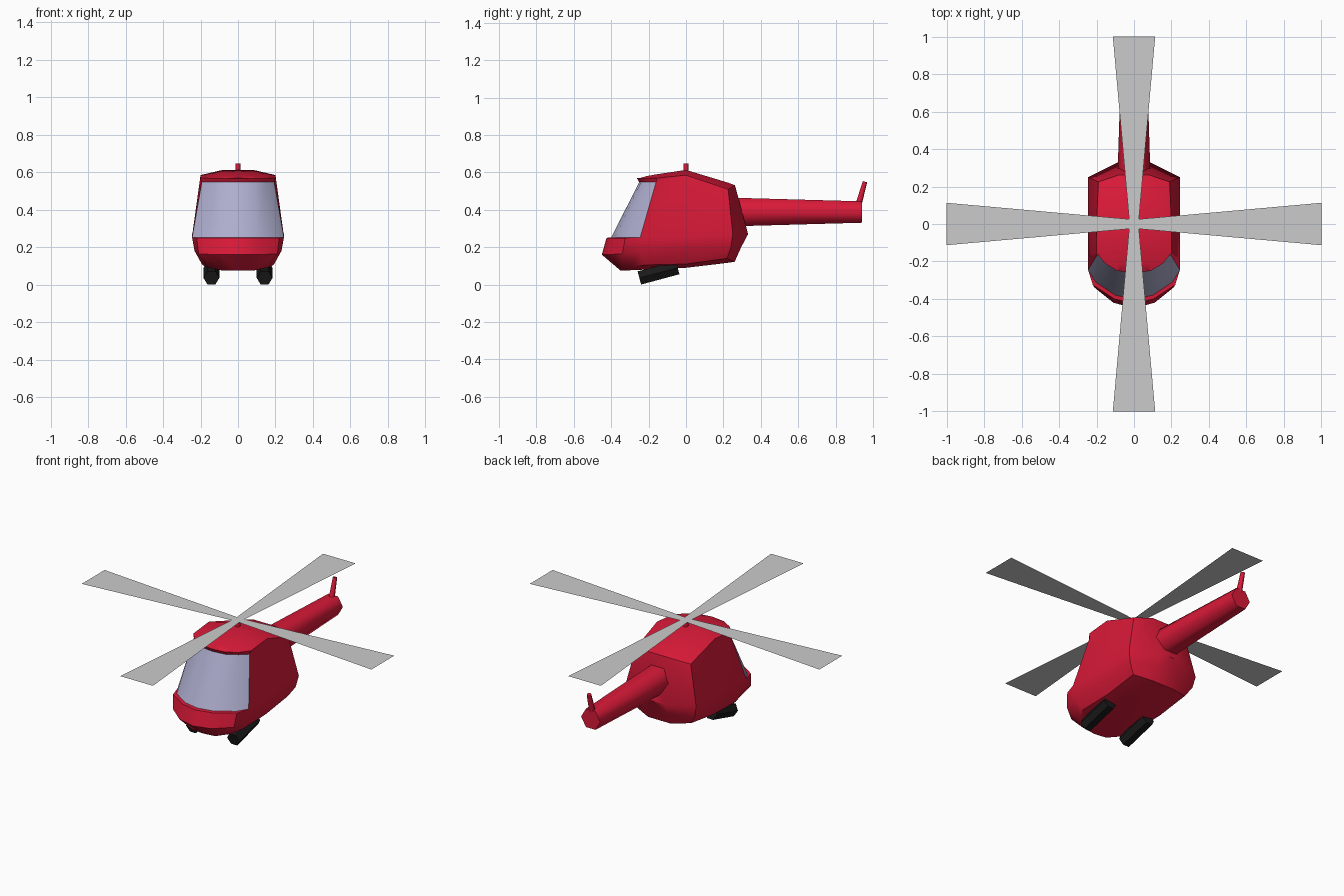
import bpy, bmesh, math
from mathutils import Vector

if "Cube" in bpy.data.objects:
    bpy.data.objects.remove(bpy.data.objects["Cube"])


def material(name, rgb):
    m = bpy.data.materials.new(name)
    m.diffuse_color = (*rgb, 1)
    m.use_nodes = True
    m.node_tree.nodes["Principled BSDF"].inputs["Base Color"].default_value = m.diffuse_color
    return m


RED = material("red_paint", (0.7, 0.01, 0.04))
GLASS = material("glass", (0.42, 0.42, 0.62))
BLACK = material("black_rubber", (0.01, 0.01, 0.01))


def finish(name, bm, mat=None, angle=40, mirror=False):
    bmesh.ops.remove_doubles(bm, verts=bm.verts, dist=0.0005)
    bmesh.ops.recalc_face_normals(bm, faces=bm.faces)
    me = bpy.data.meshes.new(name)
    bm.to_mesh(me)
    bm.free()
    ob = bpy.data.objects.new(name, me)
    bpy.context.collection.objects.link(ob)
    if mat:
        me.materials.append(mat)
    if mirror:
        mod = ob.modifiers.new("mirror", 'MIRROR')
        mod.merge_threshold = 0.0005
        mod.use_clip = True
    bpy.ops.object.select_all(action='DESELECT')
    ob.select_set(True)
    bpy.context.view_layer.objects.active = ob
    bpy.ops.object.shade_smooth_by_angle(angle=math.radians(angle))
    return ob


def skin(bm, rows):
    """Quads between neighbouring rows of points."""
    grid = [[bm.verts.new(p) for p in r] for r in rows]
    for a, b in zip(grid, grid[1:]):
        for i in range(len(a) - 1):
            bm.faces.new((a[i], a[i + 1], b[i + 1], b[i]))


def rod(name, p0, p1, r0, r1, sides, mat, angle=65, mirror=False):
    """Tapered rod with corners pointing sideways."""
    p0, p1 = Vector(p0), Vector(p1)
    x = Vector((1, 0, 0))
    up = (p1 - p0).normalized().cross(x)
    bm = bmesh.new()
    rings = []
    for p, r in ((p0, r0), (p1, r1)):
        ts = [2 * math.pi * i / sides for i in range(sides)]
        rings.append([bm.verts.new(p + r * (x * math.cos(t) + up * math.sin(t))) for t in ts])
    a, b = rings
    for i in range(sides):
        j = (i + 1) % sides
        bm.faces.new((a[i], a[j], b[j], b[i]))
    bm.faces.new(a)
    bm.faces.new(b)
    return finish(name, bm, mat, angle, mirror)


# Half outlines of the cabin, from the nose round to the back
bottom = [(0, -.35, .075), (.08, -.34, .077), (.16, -.29, .092), (.19, -.22, .105),
          (.19, 0, .11), (.19, .22, .14), (.08, .26, .122), (0, .26, .122)]
nose = [(0, -.45, .16), (.11, -.42, .16), (.21, -.34, .165), (.232, -.25, .18),
        (.232, 0, .185), (.23, .24, .2), (.08, .295, .2), (0, .295, .2)]
waist = [(0, -.425, .25), (.105, -.4, .25), (.22, -.325, .25), (.245, -.245, .252),
         (.245, 0, .26), (.245, .25, .27), (.08, .332, .27), (0, .332, .27)]
roof = [(0, -.262, .568), (.09, -.25, .568), (.155, -.21, .568), (.2, -.155, .57),
        (.2, 0, .585), (.19, .225, .51), (.08, .262, .53), (0, .262, .53)]
sill = [(0, -.4, .252), (.1, -.38, .252), (.205, -.31, .252), waist[3]]
header = [(0, -.25, .548), (.085, -.24, .548), (.147, -.202, .548), (.193, -.16, .548)]


def inner(row, heights):
    """Edge of the nearly flat centre strip."""
    return [(min(x, .08), y, h) for (x, y, z), h in zip(row, heights)]


def centre(row):
    return [(0, y, z) for x, y, z in row]


belly = inner(bottom, (.075, .075, .077, .08, .09, .116, .122, .122))
ridge = inner(roof, (.569, .569, .58, .59, .613, .545, .531, .531))

# Cabin shell
bm = bmesh.new()
skin(bm, [centre(belly), belly, bottom, nose, waist])
skin(bm, [waist[:4], sill])
skin(bm, [waist[3:], [header[3]] + roof[4:]])
skin(bm, [header, roof[:4]])
bm.faces.new([bm.verts.new(p) for p in (header[3], roof[3], roof[4])])
skin(bm, [roof, ridge, centre(ridge)])
bmesh.ops.remove_doubles(bm, verts=bm.verts, dist=.0005)
bmesh.ops.dissolve_degenerate(bm, edges=bm.edges, dist=.0005)
finish("cabin", bm, RED, 40, True)

# Windshield
bm = bmesh.new()
skin(bm, [sill, header])
finish("windshield", bm, GLASS, 50, True)

# Tail boom and fin
rod("tail_boom", (0, .26, .388), (0, .94, .388), .088, .066, 6, RED)
rod("tail_fin", (0, .923, .43), (0, .957, .55), .019, .014, 6, RED)

# Landing floats
d = .106
c, s = math.cos(math.radians(15)), math.sin(math.radians(15))
rod("landing_float", (.142, -.147 - d * c, .063 - d * s), (.142, -.147 + d * c, .063 + d * s),
    .042, .042, 6, BLACK, 30, True)

# Rotor mast
rod("rotor_mast", (0, 0, .6), (0, 0, .648), .014, .014, 8, RED, 50)

# Four flat rotor blades meeting in a small hub square
bm = bmesh.new()
k, w, z = .026, .113, .65
skin(bm, [[(-k, -k, z), (k, -k, z)], [(-k, k, z), (k, k, z)]])
for i in range(4):
    cs, sn = round(math.cos(i * math.pi / 2)), round(math.sin(i * math.pi / 2))
    arm = [(k, -k), (1, -w), (1, w), (k, k)]
    bm.faces.new([bm.verts.new((x * cs - y * sn, x * sn + y * cs, z)) for x, y in arm])
finish("rotor_blades", bm)
